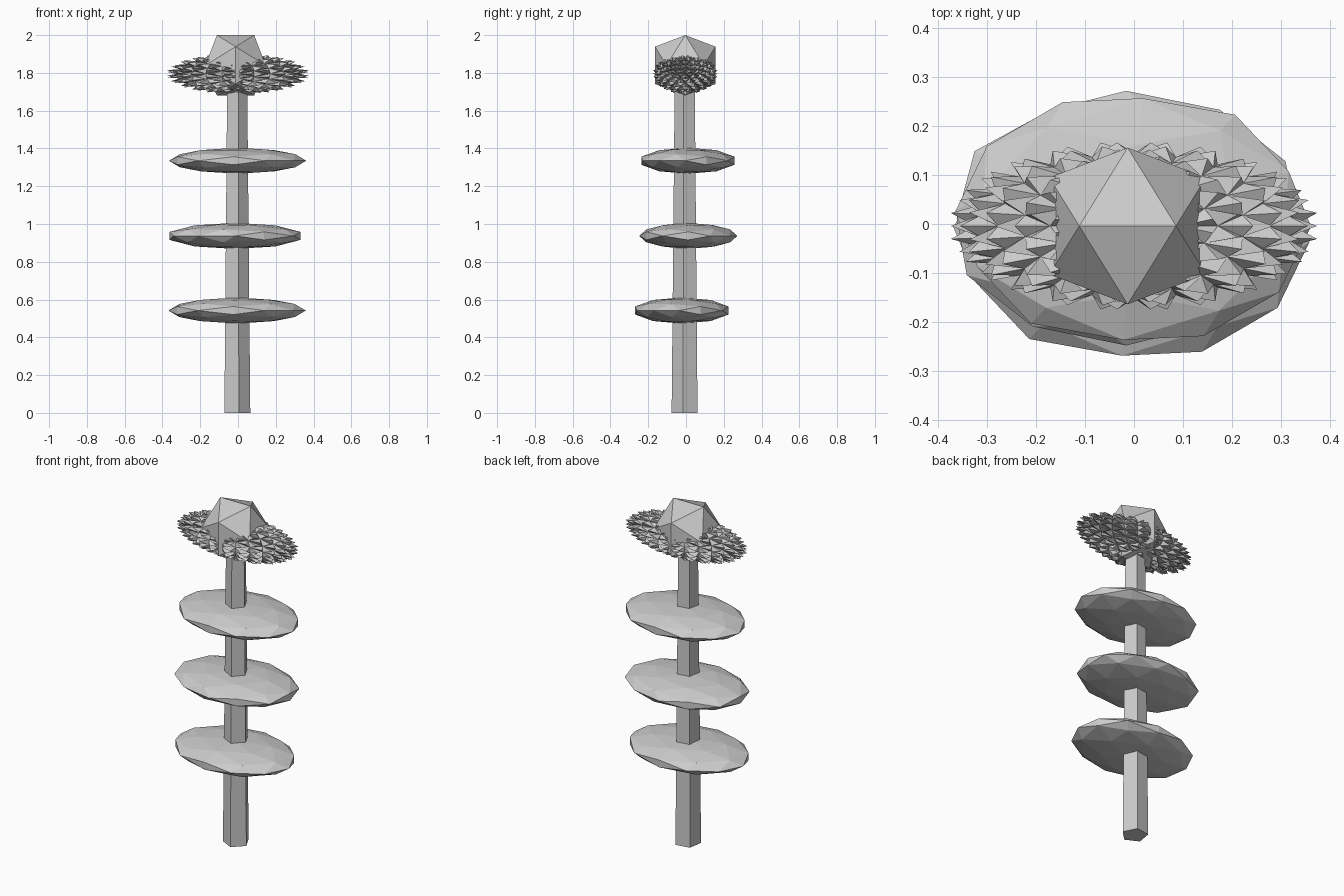
import bpy, bmesh
from math import radians
from mathutils import Matrix

if "Cube" in bpy.data.objects:
    bpy.data.objects.remove(bpy.data.objects["Cube"])

AXIS_X, AXIS_Y = -0.007, -0.004


def finish(bm, name):
    mesh = bpy.data.meshes.new(name)
    bm.to_mesh(mesh)
    bm.free()
    obj = bpy.data.objects.new(name, mesh)
    bpy.context.collection.objects.link(obj)
    return obj


def ico(name, detail, centre, size, turn=0, spike=0):
    """Faceted ico ball with an edge on top, turned about z, then stretched."""
    bm = bmesh.new()
    bmesh.ops.create_icosphere(bm, subdivisions=detail, radius=1)
    if spike:
        poked = bmesh.ops.poke(bm, faces=bm.faces[:])
        for v in poked["verts"]:
            v.co = v.co.normalized() * spike
    m = (Matrix.Translation(centre)
         @ Matrix.Diagonal((*size, 1))
         @ Matrix.Rotation(radians(turn), 4, 'Z')
         @ Matrix.Rotation(radians(-31.717), 4, 'Y'))
    bm.transform(m)
    return finish(bm, name)


# Tapered five-sided stem
bm = bmesh.new()
bmesh.ops.create_cone(bm, cap_ends=True, segments=5, radius1=0.073,
                      radius2=0.056, depth=1.8)
bm.transform(Matrix.Translation((AXIS_X, AXIS_Y, 0.9))
             @ Matrix.Rotation(radians(45), 4, 'Z'))
finish(bm, "stem")

# Flat oval leaf discs
discs = [("lower_disc", (-0.005, -0.022, 0.542), -35),
         ("middle_disc", (-0.016, 0.012, 0.937), 58.3),
         ("upper_disc", (-0.002, 0.010, 1.335), -35)]
for name, centre, turn in discs:
    ico(name, 2, centre, (0.364, 0.26, 0.069), turn)

# Spiky flower head
ico("spiky_bloom", 3, (0, AXIS_Y, 1.795), (0.325, 0.148, 0.093), 0, spike=1.17)

# Faceted bud on top
ico("top_bud", 1, (-0.013, AXIS_Y, 1.84), (0.188, 0.188, 0.188))
